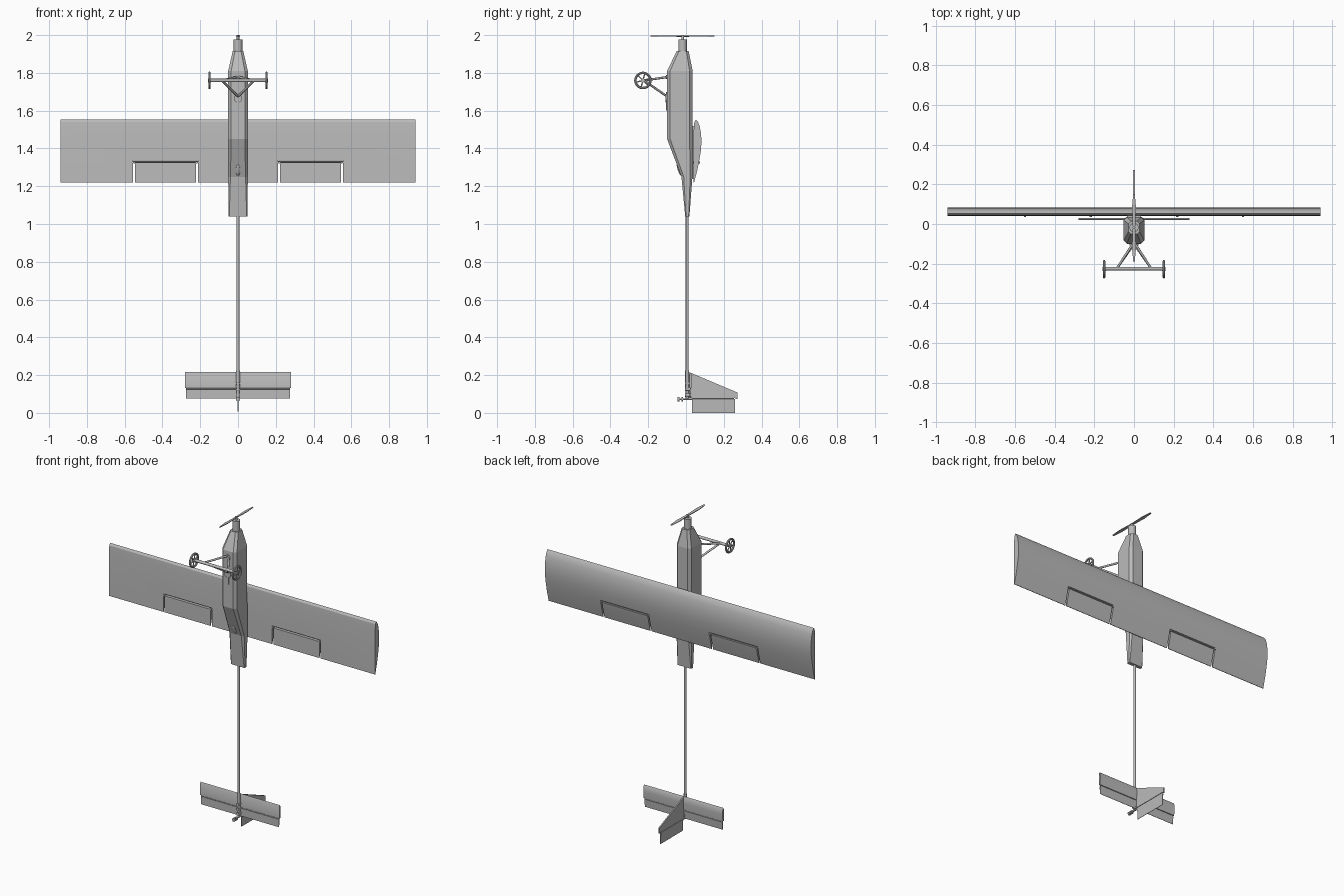
import bpy, bmesh, math
from mathutils import Vector

if "Cube" in bpy.data.objects:
    bpy.data.objects.remove(bpy.data.objects["Cube"])

grey = bpy.data.materials.new("plain grey")
grey.use_nodes = True
GREY = (0.5, 0.5, 0.5, 1)
grey.diffuse_color = GREY
grey.node_tree.nodes["Principled BSDF"].inputs["Base Color"].default_value = GREY


def finish(name, bm, smooth=True):
    bmesh.ops.recalc_face_normals(bm, faces=bm.faces[:])
    me = bpy.data.meshes.new(name)
    bm.to_mesh(me)
    bm.free()
    me.materials.append(grey)
    ob = bpy.data.objects.new(name, me)
    bpy.context.collection.objects.link(ob)
    if smooth:
        shade(ob)
    return ob


def shade(ob):
    bpy.ops.object.select_all(action="DESELECT")
    ob.select_set(True)
    bpy.context.view_layer.objects.active = ob
    bpy.ops.object.shade_smooth_by_angle(angle=math.radians(28))


def loft(name, rings, smooth=True):
    """Skin a row of equal rings and cap both ends."""
    bm = bmesh.new()
    rows = [[bm.verts.new(p) for p in ring] for ring in rings]
    n = len(rows[0])
    for a, b in zip(rows, rows[1:]):
        for i in range(n):
            j = (i + 1) % n
            bm.faces.new((a[i], a[j], b[j], b[i]))
    bm.faces.new(rows[0])
    bm.faces.new(rows[-1])
    return finish(name, bm, smooth)


def span(name, profile, x0, x1, smooth=True):
    """Extrude a (y, z) outline along x."""
    return loft(name, [[(x, y, z) for y, z in profile] for x in (x0, x1)], smooth)


def add_box(bm, lo, hi):
    made = bmesh.ops.create_cube(bm, size=1)["verts"]
    for v in made:
        v.co = [lo[k] if v.co[k] < 0 else hi[k] for k in range(3)]


def box(name, lo, hi):
    bm = bmesh.new()
    add_box(bm, lo, hi)
    return finish(name, bm, False)


def rod(name, a, b, r, r2=None, sides=16):
    a, b = Vector(a), Vector(b)
    bm = bmesh.new()
    bmesh.ops.create_cone(bm, cap_ends=True, segments=sides, radius1=r,
                          radius2=r if r2 is None else r2, depth=(b - a).length)
    turn = Vector((0, 0, 1)).rotation_difference(b - a).to_matrix()
    for v in bm.verts:
        v.co = turn @ v.co + (a + b) / 2
    return finish(name, bm)


def section(z, w, y0, y1, c):
    """Rectangle with cut corners."""
    return [(-w + c, y0, z), (w - c, y0, z), (w, y0 + c, z), (w, y1 - c, z),
            (w - c, y1, z), (-w + c, y1, z), (-w, y1 - c, z), (-w, y0 + c, z)]


# Fuselage pod, from the tail end up to the nose
loft("fuselage", [section(1.04, 0.05, -0.004, 0.018, 0.004),
                  section(1.25, 0.052, -0.024, 0.034, 0.012),
                  section(1.45, 0.052, -0.1, 0.035, 0.016),
                  section(1.81, 0.052, -0.1, 0.035, 0.016),
                  section(1.915, 0.028, -0.05, 0.014, 0.012)], False)
box("wing_saddle", (-0.035, 0.03, 1.24), (0.035, 0.046, 1.52))

# Motor and propeller
MY = -0.018
rod("motor", (0, MY, 1.91), (0, MY, 1.978), 0.023, sides=24)
rod("motor_shaft", (0, MY, 1.975), (0, MY, 2), 0.007)
loft("propeller", [[(-w, y, 1.995 - t), (w, y, 1.995 - t * 0.4), (w, y, 1.998), (-w, y, 1.996)]
                   for y, w, t in ((-0.188, 0.004, 0.002), (-0.12, 0.01, 0.003),
                                   (MY, 0.006, 0.004), (0.084, 0.01, 0.003),
                                   (0.152, 0.004, 0.002))])

# Wing with a flat underside and a curved upper face
airfoil = [(0.04, 1.22), (0.041, 1.5), (0.044, 1.54), (0.053, 1.553), (0.064, 1.54),
           (0.073, 1.515), (0.08, 1.475), (0.082, 1.435), (0.079, 1.39),
           (0.071, 1.34), (0.06, 1.285), (0.043, 1.22)]
wing = span("wing", airfoil, -0.94, 0.94, False)

# Slots that free the ailerons from the wing
bm = bmesh.new()
for s in (-1, 1):
    for x0, x1, z0, z1 in ((0.213, 0.222, 1.2, 1.325), (0.546, 0.555, 1.2, 1.325),
                           (0.213, 0.555, 1.325, 1.336)):
        xs = sorted((s * x0, s * x1))
        add_box(bm, (xs[0], 0, z0), (xs[1], 0.12, z1))
bmesh.ops.remove_doubles(bm, verts=bm.verts[:], dist=0.0001)
cutter = finish("slot_cutter", bm, False)
cutter.hide_render = True
cut = wing.modifiers.new("slots", "BOOLEAN")
cut.operation = "DIFFERENCE"
cut.solver = "EXACT"
cut.use_self = True
cut.object = cutter
bpy.context.view_layer.objects.active = wing
bpy.ops.object.modifier_apply(modifier="slots")
bpy.data.objects.remove(cutter)
shade(wing)

for side, s in (("left", 1), ("right", -1)):
    # Aileron hinges
    rod(side + "_aileron_hinge", (s * 0.2, 0.058, 1.33), (s * 0.568, 0.058, 1.33), 0.004, sides=10)
    for x in (0.218, 0.55):
        rod(side + "_hinge_pin", (s * x, 0.036, 1.326), (s * x, 0.075, 1.326), 0.006, sides=10)

    # Landing gear
    hub = Vector((s * 0.151, -0.228, 1.76))
    foot = Vector((s * 0.085, -0.222, 1.76))
    rod(side + "_lower_strut", (0, -0.1, 1.675), foot, 0.006)
    rod(side + "_upper_strut", (s * 0.005, -0.098, 1.778), foot, 0.006)
    bpy.ops.mesh.primitive_torus_add(location=hub, rotation=(0, math.pi / 2, 0), major_segments=32,
                                     minor_segments=10, major_radius=0.04, minor_radius=0.0065)
    wheel = bpy.context.object
    wheel.name = side + "_wheel"
    wheel.data.materials.append(grey)
    shade(wheel)
    rod(side + "_hub", hub - Vector((0.009, 0, 0)), hub + Vector((0.009, 0, 0)), 0.01)
    for k in range(3):
        a = math.radians(60 * k + 15)
        arm = Vector((0, math.cos(a), math.sin(a))) * 0.038
        rod(side + "_spokes", hub - arm, hub + arm, 0.0035, sides=8)
rod("axle", (-0.155, -0.225, 1.76), (0.155, -0.225, 1.76), 0.009)
rod("gear_mount", (0, -0.108, 1.665), (0, -0.095, 1.665), 0.022, sides=20)
box("gear_plate", (-0.008, -0.106, 1.6), (0.008, -0.095, 1.7))
rod("upper_mount", (0, -0.106, 1.778), (0, -0.095, 1.778), 0.01)

# Oval boss on the sloping belly
bm = bmesh.new()
bmesh.ops.create_uvsphere(bm, u_segments=16, v_segments=8, radius=1)
for v in bm.verts:
    x, y, z = v.co
    v.co = (x * 0.012, -0.037 + y * 0.006 - z * 0.011, 1.285 + z * 0.03)
finish("belly_boss", bm)

# Tail boom and its end fittings
BY = 0.006
rod("tail_boom", (0, BY, 0.075), (0, BY, 1.06), 0.0075)
rod("boom_sleeve", (0, BY, 0.13), (0, BY, 0.225), 0.01)
for z in (0.095, 0.125, 0.155):
    rod("tail_clamp", (0, -0.006, z), (0, 0.026, z), 0.01, sides=12)
rod("tail_skid", (0, -0.045, 0.072), (0, 0.035, 0.072), 0.005, sides=10)
for y in (-0.04, -0.02):
    rod("skid_collar", (0, y - 0.005, 0.072), (0, y + 0.005, 0.072), 0.011, sides=12)

# Tailplane and elevator
span("tailplane", [(0.019, 0.132), (0.019, 0.208), (0.023, 0.216), (0.029, 0.205),
                   (0.031, 0.175), (0.028, 0.132)], -0.28, 0.28)
span("elevator", [(0.02, 0.075), (0.019, 0.125), (0.027, 0.125), (0.022, 0.075)], -0.275, 0.275)
rod("elevator_hinge", (-0.275, 0.023, 0.128), (0.275, 0.023, 0.128), 0.003, sides=8)

# Fin and rudder
span("fin", [(0.01, 0.215), (0.03, 0.21), (0.272, 0.108), (0.272, 0.072), (0.255, 0.08),
             (0.01, 0.08)], -0.004, 0.004, False)
loft("rudder", [[(-w, 0.033, z), (w, 0.033, z), (w, 0.259, z), (-w, 0.259, z)]
                for z, w in ((0, 0.001), (0.074, 0.004))], False)
rod("rudder_hinge", (0, 0.033, 0.077), (0, 0.255, 0.077), 0.003, sides=8)
